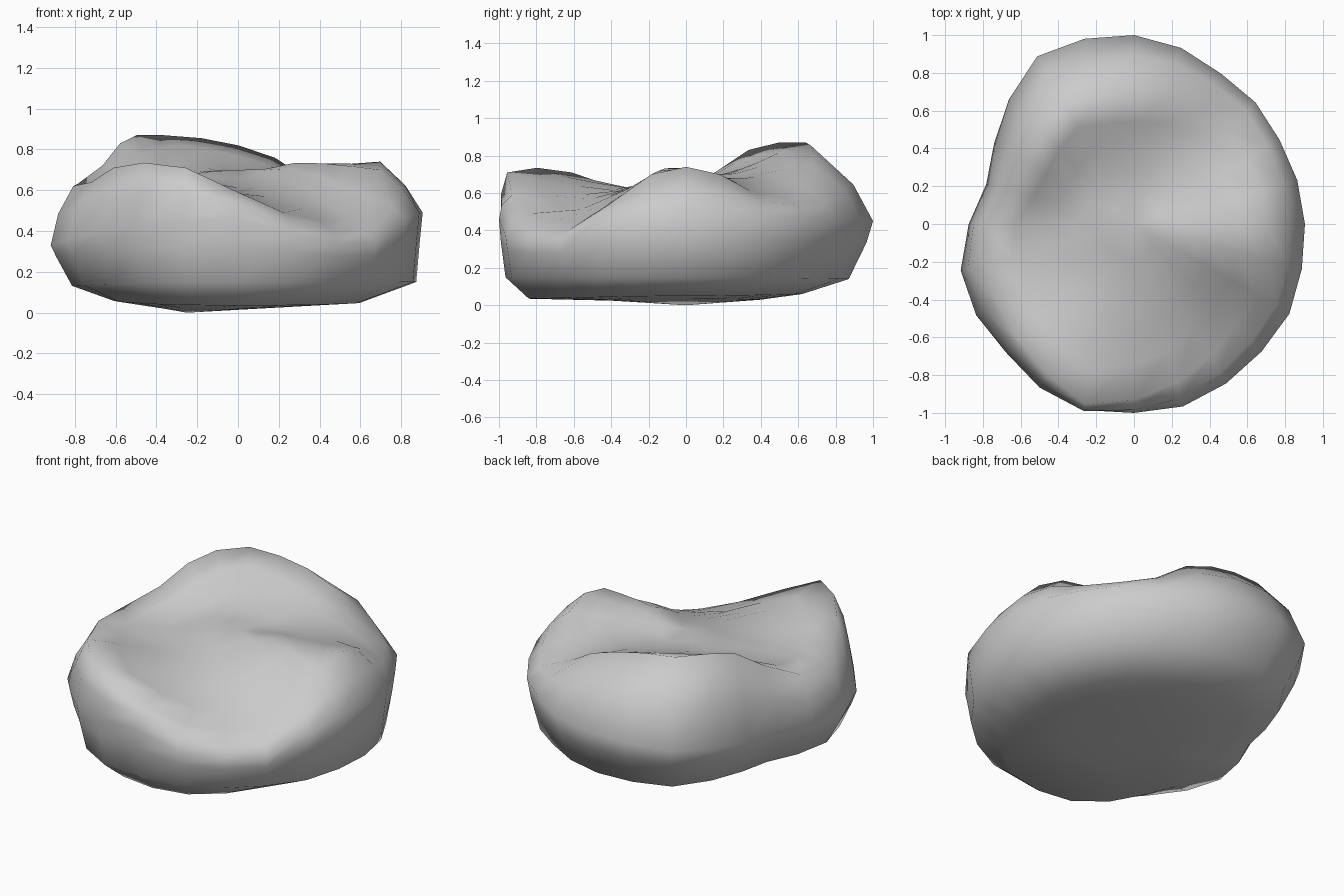
import bpy, bmesh, math
from mathutils import Matrix, Vector

if "Cube" in bpy.data.objects:
    bpy.data.objects.remove(bpy.data.objects["Cube"])

N = 24
# Plan outline radius, rim inset factor and rim height, every 15 degrees from +x
R = [.905, .895, .89, .91, .92, .965, 1.0, 1.015, 1.025, .935, .855, .81,
     .875, .95, .965, .96, 1.0, 1.02, 1.0, 1.0, .975, .955, .95, .92]
RIM = [.77, .78, .78, .78, .76, .72, .68, .68, .72, .75, .78, .85,
       .9, .88, .86, .9, .92, .97, .93, .87, .83, .8, .78, .78]
TOP = [.74, .70, .61, .58, .65, .76, .82, .855, .87, .87, .83, .72,
       .63, .62, .64, .71, .735, .71, .59, .49, .45, .45, .57, .70]
# Heights across the hollowed top: three lobes with valleys between
SPOTS = [(0, 0, .70), (-.2, -.3, .63), (.1, -.4, .60), (-.3, -.6, .67), (.2, -.7, .50),
         (.3, -.05, .74), (.5, -.1, .745), (.3, .25, .68), (.3, .5, .66), (0, .45, .73),
         (-.3, .5, .82), (-.3, .2, .69), (-.5, 0, .63), (-.45, -.3, .62), (.05, .2, .67)]


def around(vals, i):
    """Blend values given at right, back, left, front."""
    q, t = divmod(i / N * 4, 1)
    t = t * t * (3 - 2 * t)
    return vals[int(q) % 4] * (1 - t) + vals[(int(q) + 1) % 4] * t


def polar(i, f, z):
    a = 2 * math.pi * i / N
    return (R[i] * f * math.cos(a), R[i] * f * math.sin(a), z)


rim = [polar(i, RIM[i], TOP[i]) for i in range(N)]


def height(x, y):
    """Smooth height through the spots: locally weighted plane fit."""
    m, b = Matrix(((0, 0, 0),) * 3), Vector((0, 0, 0))
    for px, py, pz in SPOTS + rim:
        v = Vector((1, px - x, py - y))
        w = 1 / (v.y ** 2 + v.z ** 2 + .008) ** 2
        for r in range(3):
            for c in range(3):
                m[r][c] += w * v[r] * v[c]
        b += w * pz * v
    return (m.inverted() @ b)[0]


# Rings from underside, up the flank, over the rim and into the top
eq = [min(around((.49, .45, .32, .46), i), TOP[i] - .11) for i in range(N)]
rings = [
    [polar(i, .4, around((.035, .03, .02, .025), i)) for i in range(N)],
    [polar(i, around((.66, .62, .65, .84), i), around((.05, .06, .06, .035), i)) for i in range(N)],
    [polar(i, around((.965, .87, .88, .965), i), around((.15, .14, .13, .15), i)) for i in range(N)],
    [polar(i, around((.985, .965, .97, .99), i), .5 * eq[i] + .11) for i in range(N)],
    [polar(i, 1, eq[i]) for i in range(N)],
    [polar(i, (1 + RIM[i]) / 2 + around((.02, .055, .02, .02), i), (eq[i] + TOP[i]) / 2 + .01)
     for i in range(N)],
    rim]
for s in (.8, .6, .4, .2):
    rings.append([(x * s, y * s, height(x * s, y * s)) for x, y, z in rim])

bm = bmesh.new()
loops = [[bm.verts.new(p) for p in ring] for ring in rings]
for lo, hi in zip(loops, loops[1:]):
    for i in range(N):
        j = (i + 1) % N
        bm.faces.new((lo[i], lo[j], hi[j], hi[i]))
base = bm.verts.new((-.25, 0, 0))
peak = bm.verts.new((0, 0, height(0, 0)))
for i in range(N):
    j = (i + 1) % N
    bm.faces.new((base, loops[0][j], loops[0][i]))
    bm.faces.new((peak, loops[-1][i], loops[-1][j]))
for f in bm.faces:
    f.smooth = True
bmesh.ops.recalc_face_normals(bm, faces=bm.faces)

# Boulder
mesh = bpy.data.meshes.new("boulder")
bm.to_mesh(mesh)
bm.free()
boulder = bpy.data.objects.new("boulder", mesh)
bpy.context.collection.objects.link(boulder)
